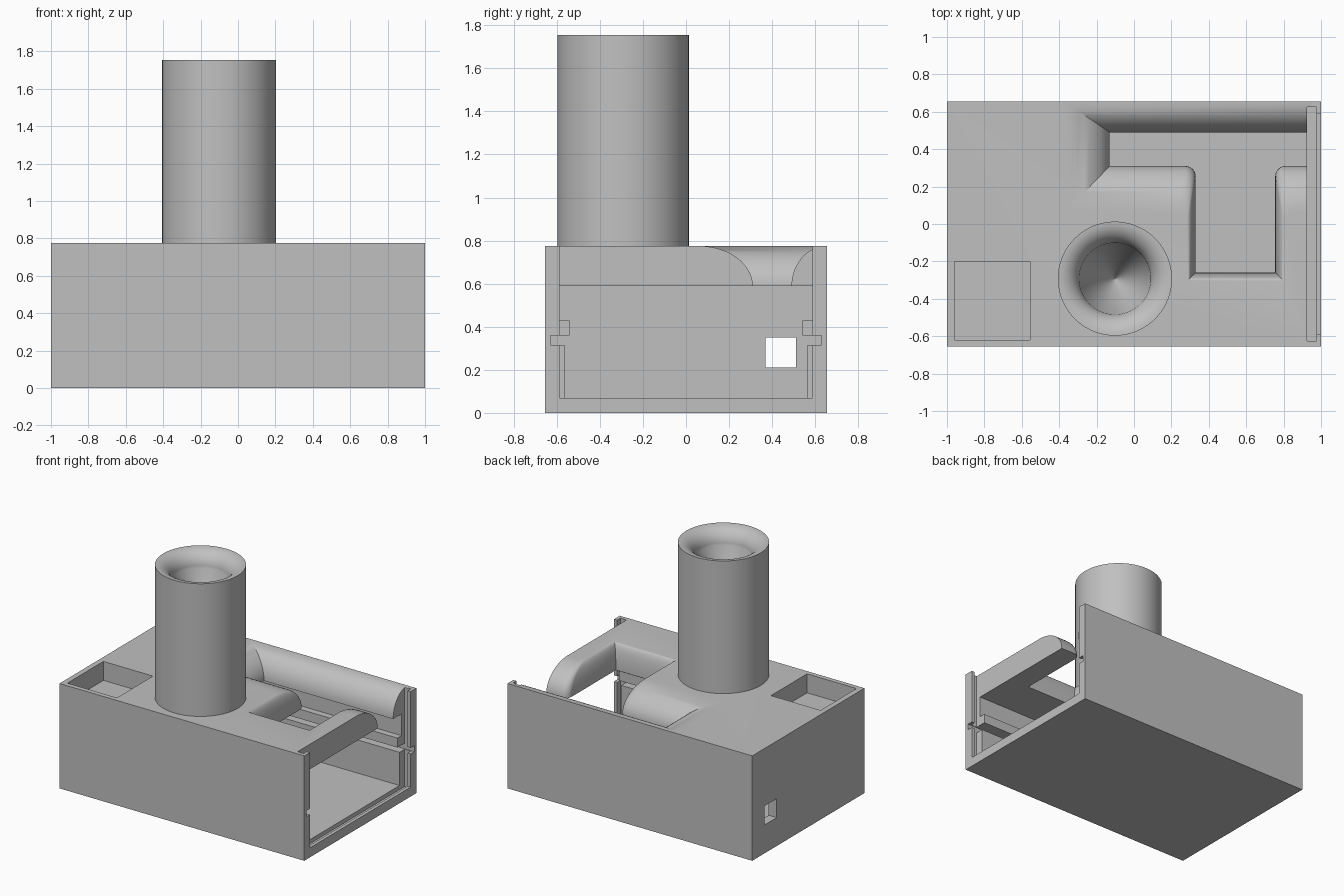
import bpy, bmesh, math

cube = bpy.data.objects.get("Cube")
if cube:
    bpy.data.objects.remove(cube, do_unlink=True)

grey = bpy.data.materials.new("plain_grey")
grey.use_nodes = True
grey.diffuse_color = (0.53, 0.53, 0.53, 1)
grey.node_tree.nodes["Principled BSDF"].inputs["Base Color"].default_value = (0.53, 0.53, 0.53, 1)


def loft(name, rings):
    """Closed solid through a list of equal-length rings of points."""
    bm = bmesh.new()
    loops = [[bm.verts.new(p) for p in ring] for ring in rings]
    n = len(loops[0])
    for a, b in zip(loops, loops[1:]):
        for i in range(n):
            j = (i + 1) % n
            bm.faces.new((a[i], a[j], b[j], b[i]))
    bm.faces.new(loops[0])
    bm.faces.new(loops[-1])
    bmesh.ops.recalc_face_normals(bm, faces=bm.faces)
    mesh = bpy.data.meshes.new(name)
    bm.to_mesh(mesh)
    bm.free()
    mesh.materials.append(grey)
    obj = bpy.data.objects.new(name, mesh)
    bpy.context.collection.objects.link(obj)
    return obj


def box(name, x0, x1, y0, y1, z0, z1):
    ring = [(x0, y0), (x1, y0), (x1, y1), (x0, y1)]
    return loft(name, [[(x, y, z) for x, y in ring] for z in (z0, z1)])


def make_active(obj):
    bpy.ops.object.select_all(action='DESELECT')
    obj.select_set(True)
    bpy.context.view_layer.objects.active = obj


def cut(target, cutter):
    cutter.hide_render = True
    mod = target.modifiers.new("cut", 'BOOLEAN')
    mod.operation = 'DIFFERENCE'
    mod.solver = 'EXACT'
    mod.object = cutter
    make_active(target)
    bpy.ops.object.modifier_apply(modifier=mod.name)
    bpy.data.objects.remove(cutter, do_unlink=True)


HEIGHT, CEILING, FLOOR = 0.775, 0.59, 0.07
case = box("case", -1, 1, -0.655, 0.655, 0, HEIGHT)

# Inner cavity with board rails and grooves on both side walls
side = [(0.565, FLOOR), (0.565, 0.315), (0.63, 0.315), (0.63, 0.36),
        (0.54, 0.36), (0.54, 0.43), (0.588, 0.43), (0.588, CEILING)]
profile = side + [(-y, z) for y, z in reversed(side)]
cut(case, loft("cavity_cutter", [[(x, y, z) for y, z in profile] for x in (-0.935, 0.95)]))

# Open end with sliding lid slot, and the board groove running out of it
cut(case, box("lid_slot_cutter", 0.925, 0.975, -0.625, 0.625, 0.04, 1))
cut(case, box("open_end_cutter", 0.94, 1.1, -0.588, 0.588, FLOOR, 1))
cut(case, box("groove_cutter", 0.94, 1.1, -0.63, 0.63, 0.315, 0.36))

# Window in the closed end and the shallow pocket on top
cut(case, box("window_cutter", -1.1, -0.9, 0.37, 0.51, 0.21, 0.35))
cut(case, box("pocket_cutter", -0.96, -0.555, -0.62, -0.2, HEIGHT - 0.14, 1))


# Top opening with rounded-over edges
def opening(f, z):
    back, left, front = 0.49 + 0.163 * f, -0.13 - 0.24 * f, 0.31 - 0.25 * f
    s0, s1, end = 0.33 - 0.045 * f, 0.755 + 0.045 * f, -0.26 - 0.045 * f
    r = 0.055
    arc = [math.radians(a) for a in range(0, 91, 15)]
    pts = [(0.95, back), (left, back), (left, front)]
    pts += [(s0 - r + r * math.sin(a), front - r + r * math.cos(a)) for a in arc]
    pts += [(s0, end), (s1, end)]
    pts += [(s1 + r - r * math.cos(a), front - r + r * math.sin(a)) for a in arc]
    pts.append((0.95, front))
    return [(x, y, z) for x, y in pts]


STEPS = 14
rings = [opening(0, CEILING - 0.05)]
for i in range(STEPS + 1):
    a = math.pi / 2 * i / STEPS
    f = 1 - math.cos(a)
    rings.append(opening(f, CEILING + (HEIGHT - CEILING) * math.sin(a)))
rings.append(opening(1, 0.9))
cut(case, loft("top_opening_cutter", rings))

# Tower with a flared funnel mouth tapering to a point
R, TOP, FLARE = 0.305, 1.755, 0.115
outline = [(R, HEIGHT - 0.005), (R, TOP)]
for i in range(1, 11):
    a = math.pi / 2 * i / 10
    outline.append((R - FLARE * math.sin(a), TOP - FLARE * (1 - math.cos(a))))
outline.append((0.001, 1.33))
SEG = 72
circle = [(math.cos(2 * math.pi * k / SEG), math.sin(2 * math.pi * k / SEG)) for k in range(SEG)]
tower = loft("funnel_tower", [[(-0.102 + r * c, -0.292 + r * s, z) for c, s in circle]
                              for r, z in outline])

for obj in (case, tower):
    make_active(obj)
    bpy.ops.object.shade_smooth_by_angle(angle=math.radians(28))
